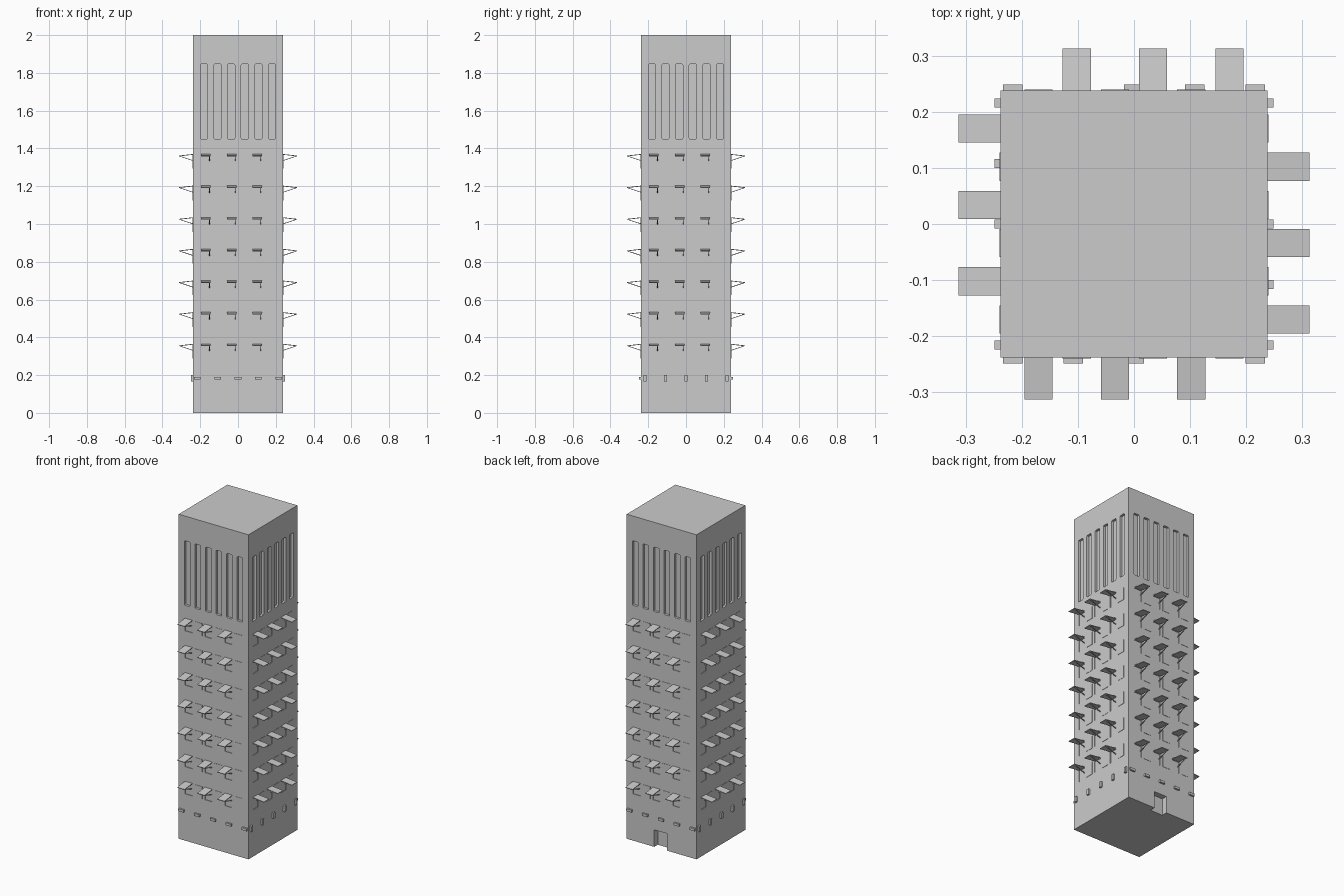
import bpy, bmesh, math
from mathutils import Matrix, Vector

if "Cube" in bpy.data.objects:
    bpy.data.objects.remove(bpy.data.objects["Cube"])

H = 0.238                                     # half width of the tower
COLS = [-0.17 + 0.068 * i for i in range(6)]  # window columns
ROWS = [0.36 + 0.1675 * i for i in range(7)]  # window top heights
SLOTS = [-0.18 + 0.072 * i for i in range(6)]
WIN_W, WIN_H = 0.05, 0.072


def finish(name, bm):
    bmesh.ops.recalc_face_normals(bm, faces=bm.faces[:])
    me = bpy.data.meshes.new(name)
    bm.to_mesh(me)
    bm.free()
    ob = bpy.data.objects.new(name, me)
    bpy.context.collection.objects.link(ob)
    return ob


def box(bm, x0, x1, y0, y1, z0, z1, side=0, corner=0.0):
    """Box given in front-face coordinates, turned onto one of four sides."""
    m = (Matrix.Rotation(side * math.pi / 2, 4, 'Z')
         @ Matrix.Translation(((x0 + x1) / 2, (y0 + y1) / 2, (z0 + z1) / 2)))
    s = Matrix.Diagonal((x1 - x0, y1 - y0, z1 - z0, 1))
    vs = bmesh.ops.create_cube(bm, size=1.0, matrix=m @ s)['verts']
    if corner:
        # chamfer the edges that run into the wall
        d = Matrix.Rotation(side * math.pi / 2, 3, 'Z') @ Vector((0, 1, 0))
        es = {e for v in vs for e in v.link_edges}
        es = [e for e in es
              if abs((e.verts[0].co - e.verts[1].co).normalized().dot(d)) > 0.9]
        bmesh.ops.bevel(bm, geom=es, offset=corner, segments=2,
                        profile=0.5, affect='EDGES')


def prism(bm, x0, x1, profile, side):
    """Extrude a (y, z) profile along x, then turn it onto a side."""
    r = Matrix.Rotation(side * math.pi / 2, 3, 'Z')
    a = [bm.verts.new(r @ Vector((x0, y, z))) for y, z in profile]
    b = [bm.verts.new(r @ Vector((x1, y, z))) for y, z in profile]
    bm.faces.new(a)
    bm.faces.new(b[::-1])
    n = len(a)
    for i in range(n):
        j = (i + 1) % n
        bm.faces.new((a[i], b[i], b[j], a[j]))


# tower body
bm = bmesh.new()
box(bm, -H, H, -H, H, 0, 2)
tower = finish("tower_body", bm)

# cutter: tall slots, shallow open windows, rear doorway
bm = bmesh.new()
for side in range(4):
    for x in SLOTS:
        box(bm, x - 0.019, x + 0.019, -H - 0.03, -H + 0.015, 1.45, 1.847, side, 0.006)
    for z in ROWS:
        for x in COLS[::2]:
            box(bm, x - WIN_W / 2, x + WIN_W / 2, -H - 0.03, -H + 0.004,
                z - WIN_H, z, side)
box(bm, -0.05, 0.036, -H - 0.03, -H + 0.035, -0.05, 0.105, 2)
cutter = finish("recess_cutter", bm)
cutter.hide_render = True

mod = tower.modifiers.new("recesses", 'BOOLEAN')
mod.operation = 'DIFFERENCE'
mod.solver = 'EXACT'
mod.object = cutter
bpy.context.view_layer.objects.active = tower
tower.select_set(True)
bpy.ops.object.modifier_apply(modifier=mod.name)
bpy.data.objects.remove(cutter)

# raised shutters, struts and closed shutters on all four sides
flaps, struts, closed = bmesh.new(), bmesh.new(), bmesh.new()
for side in range(4):
    for z in ROWS:
        for x in COLS[::2]:
            l, r = x - WIN_W / 2, x + WIN_W / 2
            prism(flaps, l, r, [(-H + 0.003, z + 0.006), (-0.313, z - 0.003),
                                (-0.312, z - 0.007), (-H + 0.003, z + 0.002)], side)
            prism(struts, r - 0.008, r - 0.004,
                  [(-H + 0.005, z - 0.033), (-H + 0.005, z - 0.029),
                   (-0.306, z - 0.005), (-0.308, z - 0.008)], side)
        for x in COLS[1::2]:
            box(closed, x - WIN_W / 2, x + WIN_W / 2, -H - 0.002, -H + 0.002,
                z - WIN_H, z + 0.004, side)
finish("open_shutters", flaps)
finish("shutter_struts", struts)
finish("closed_shutters", closed)

# beam ends: flat on front and back, upright on the other two sides
bm = bmesh.new()
for side in range(4):
    w, h = (0.0175, 0.0075) if side % 2 == 0 else (0.008, 0.0175)
    for i in range(-2, 3):
        x = i * 0.108
        box(bm, x - w, x + w, -0.249, -H + 0.005, 0.183 - h, 0.183 + h, side)
finish("beam_ends", bm)
